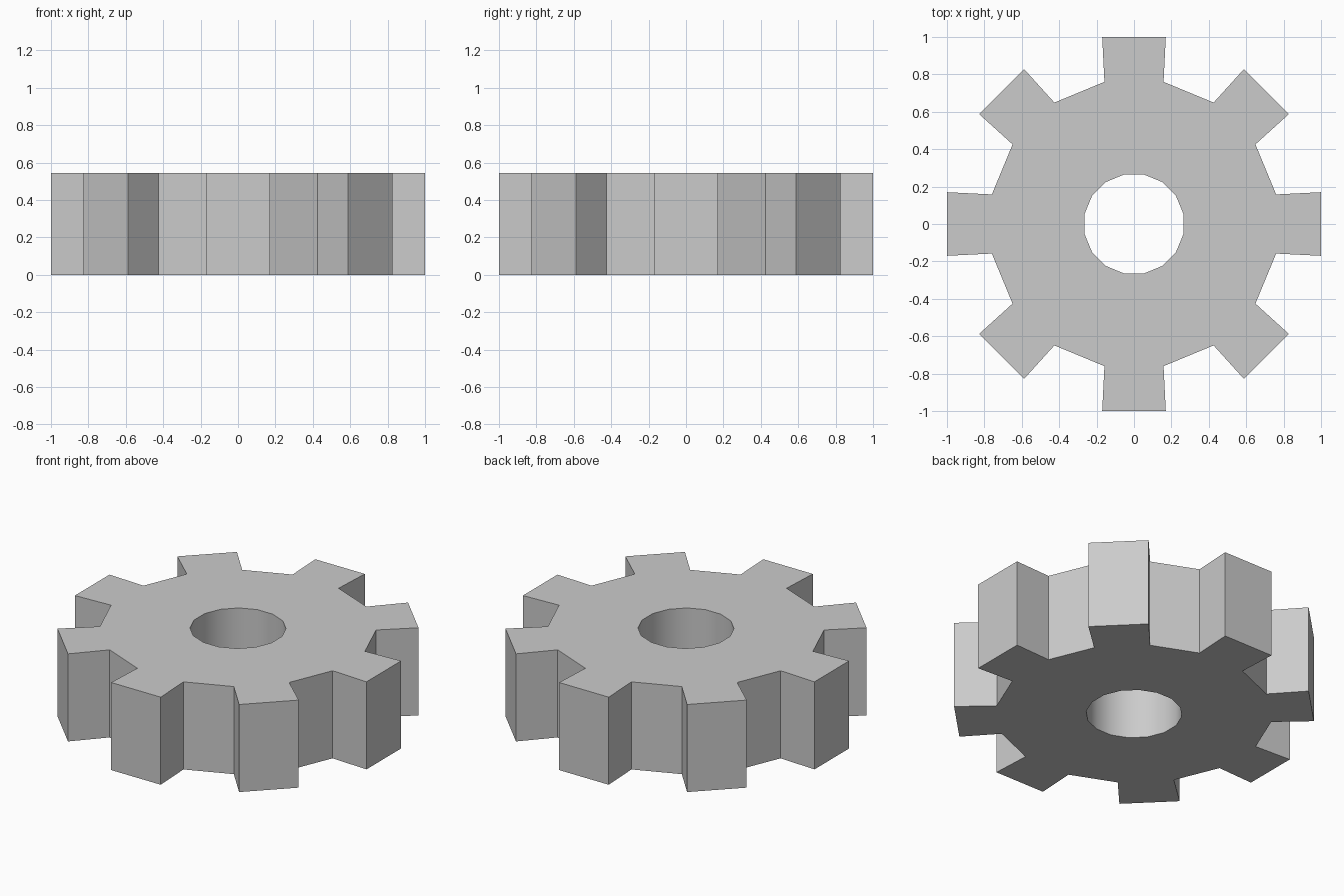
import bpy, bmesh, math
from mathutils import Matrix, Vector

if "Cube" in bpy.data.objects:
    bpy.data.objects.remove(bpy.data.objects["Cube"])

TEETH = 8
HEIGHT = 0.543
ROOT = Vector((0.76, 0.158, 0))   # tooth base corner
TIP = Vector((1.0, 0.17, 0))      # tooth outer corner
BORE_R = 0.27
half = math.pi / (2 * TEETH)
BORE = Vector((BORE_R * math.cos(half), BORE_R * math.sin(half), 0))

bm = bmesh.new()

# Corner rows for each tooth: lower and upper side of bore, root and tip
rows = []
for i in range(TEETH):
    rot = Matrix.Rotation(i * 2 * math.pi / TEETH, 3, 'Z')
    for side in (-1, 1):
        rows.append([bm.verts.new(rot @ Vector((p.x, side * p.y, 0)))
                     for p in (BORE, ROOT, TIP)])

# Flat gear profile: hub ring plus tooth faces
for i, a in enumerate(rows):
    b = rows[(i + 1) % len(rows)]
    bm.faces.new((a[0], a[1], b[1], b[0]))
    if i % 2 == 0:
        bm.faces.new((a[1], a[2], b[2], b[1]))

# Thickness
ext = bmesh.ops.extrude_face_region(bm, geom=bm.faces[:], use_keep_orig=True)
bmesh.ops.translate(bm, vec=(0, 0, HEIGHT),
                    verts=[g for g in ext["geom"] if isinstance(g, bmesh.types.BMVert)])
bmesh.ops.recalc_face_normals(bm, faces=bm.faces[:])

mesh = bpy.data.meshes.new("gear")
bm.to_mesh(mesh)
bm.free()
gear = bpy.data.objects.new("gear", mesh)
bpy.context.collection.objects.link(gear)

# Smooth bore, sharp teeth
bpy.context.view_layer.objects.active = gear
gear.select_set(True)
bpy.ops.object.shade_smooth_by_angle(angle=math.radians(30))
